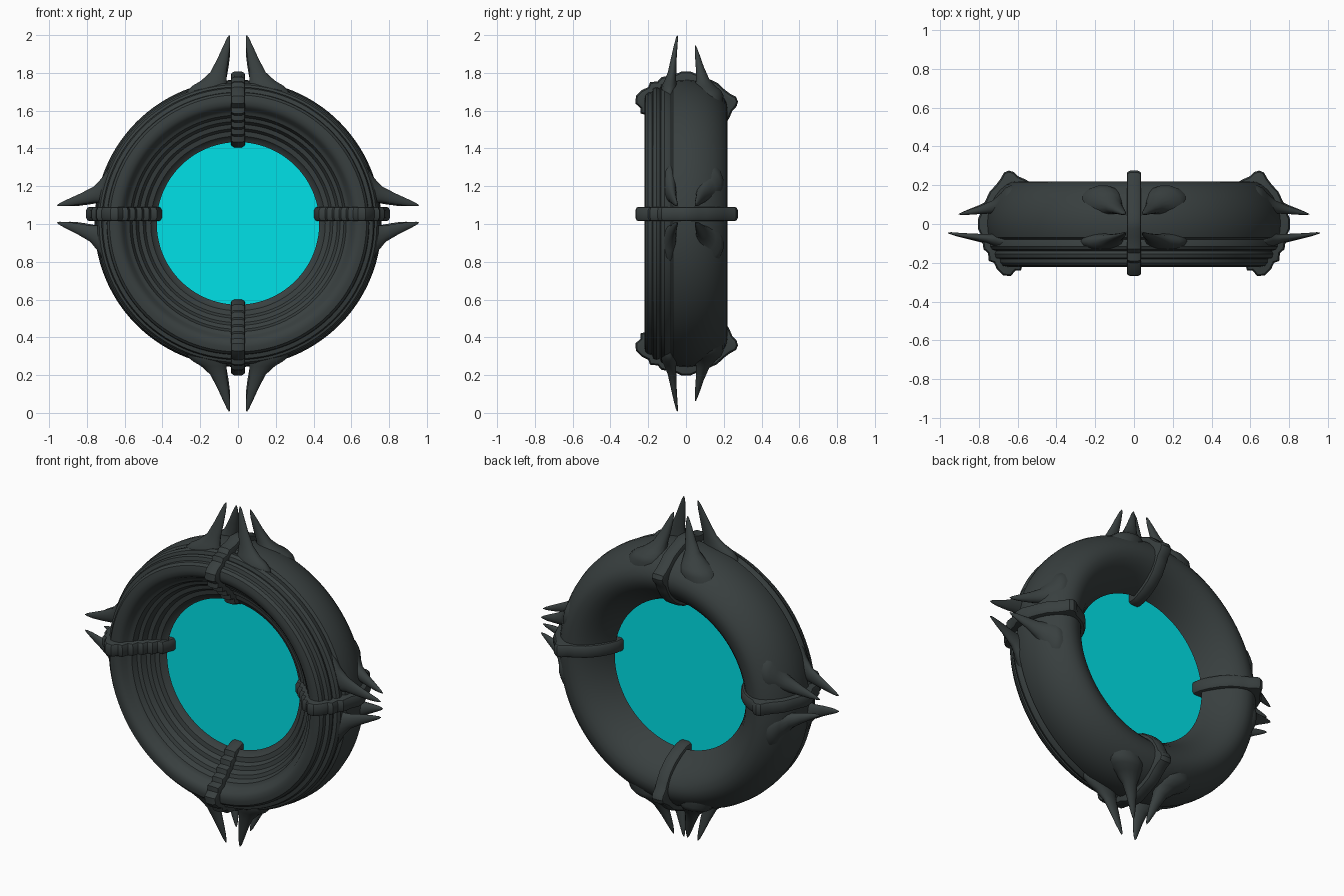
import bpy, bmesh, math
from mathutils import Vector

if "Cube" in bpy.data.objects:
    bpy.data.objects.remove(bpy.data.objects["Cube"])

CENTER = Vector((0, 0, 1.003))


def material(name, rgb):
    m = bpy.data.materials.new(name)
    m.diffuse_color = (*rgb, 1)
    m.use_nodes = True
    m.node_tree.nodes["Principled BSDF"].inputs["Base Color"].default_value = m.diffuse_color
    return m


DARK = material("dark slate", (0.040, 0.050, 0.050))
CYAN = material("bright cyan", (0.0, 0.76, 0.81))


def finish(bm, name, mat, angle=35):
    bmesh.ops.recalc_face_normals(bm, faces=bm.faces)
    me = bpy.data.meshes.new(name)
    bm.to_mesh(me)
    bm.free()
    me.materials.append(mat)
    ob = bpy.data.objects.new(name, me)
    bpy.context.collection.objects.link(ob)
    bpy.ops.object.select_all(action='DESELECT')
    ob.select_set(True)
    bpy.context.view_layer.objects.active = ob
    bpy.ops.object.shade_smooth_by_angle(angle=math.radians(angle))
    return ob


def place(a, t, y, r):
    """Point at tangential t, depth y, radius r, turned by angle a around the ring."""
    s, c = math.sin(a), math.cos(a)
    return CENTER + Vector((s * r + c * t, y, c * r - s * t))


def loft(bm, rings, closed=False, caps=True, wrap=True):
    vs = [[bm.verts.new(p) for p in ring] for ring in rings]
    n = len(vs[0])
    for i in range(len(vs) if closed else len(vs) - 1):
        A, B = vs[i], vs[(i + 1) % len(vs)]
        for j in range(n if wrap else n - 1):
            bm.faces.new((A[j], A[(j + 1) % n], B[(j + 1) % n], B[j]))
    if caps and not closed:
        bm.faces.new(vs[0])
        bm.faces.new(vs[-1])


# Ring: smooth rounded back, layered steps at the front (radius, depth);
# the section is open at the inside, where the disc slots in
ring_profile = [
    (0.43, 0.045), (0.446, 0.078), (0.468, 0.115), (0.497, 0.155),
    (0.53, 0.188), (0.565, 0.21), (0.6, 0.22), (0.632, 0.217), (0.662, 0.203),
    (0.695, 0.175), (0.722, 0.14), (0.742, 0.1), (0.755, 0.055), (0.76, 0.01),
    (0.757, -0.04), (0.75, -0.07), (0.735, -0.08), (0.742, -0.095), (0.745, -0.115),
    (0.735, -0.132), (0.715, -0.138), (0.722, -0.155), (0.716, -0.174), (0.695, -0.18),
    (0.693, -0.2), (0.68, -0.215), (0.655, -0.221), (0.63, -0.219), (0.61, -0.205),
    (0.598, -0.18), (0.586, -0.17), (0.573, -0.165), (0.56, -0.135), (0.54, -0.128),
    (0.525, -0.1), (0.502, -0.095), (0.488, -0.073), (0.462, -0.068), (0.448, -0.05),
    (0.43, -0.042),
]
bm = bmesh.new()
SEG = 112
loft(bm, [[place(2 * math.pi * i / SEG, 0, y, r) for r, y in ring_profile]
          for i in range(SEG)], closed=True, wrap=False)
finish(bm, "portal_ring", DARK)

# Cyan membrane, its rim tucked inside the ring
bm = bmesh.new()
loft(bm, [[place(2 * math.pi * i / SEG, 0, y, 0.48) for i in range(SEG)]
          for y in (-0.002, 0.002)])
finish(bm, "portal_disc", CYAN)

# Clamp outline wrapped around the ring section (radius, depth)
clamp_profile = [
    (0.402, 0.0), (0.407, 0.045), (0.43, 0.1), (0.465, 0.155), (0.51, 0.2),
    (0.56, 0.23), (0.595, 0.245), (0.62, 0.268), (0.645, 0.275), (0.67, 0.265),
    (0.686, 0.235), (0.71, 0.203), (0.745, 0.165), (0.77, 0.11), (0.787, 0.065),
    (0.804, 0.025), (0.804, -0.025), (0.785, -0.065), (0.775, -0.13), (0.752, -0.15),
    (0.748, -0.19), (0.722, -0.2), (0.705, -0.235), (0.675, -0.265), (0.635, -0.268),
    (0.61, -0.24), (0.582, -0.24), (0.572, -0.2), (0.545, -0.195), (0.535, -0.16),
    (0.508, -0.155), (0.498, -0.125), (0.47, -0.12), (0.46, -0.088), (0.43, -0.082),
    (0.414, -0.04),
]


def inset(profile, d):
    """Shrink an outline inwards by d along its point normals."""
    out, n = [], len(profile)
    for i, (r, y) in enumerate(profile):
        p, q = profile[i - 1], profile[(i + 1) % n]
        tr, ty = q[0] - p[0], q[1] - p[1]
        l = math.hypot(tr, ty)
        out.append((r + ty / l * d, y - tr / l * d))
    return out


# Spike sections: radius, tangential centre, half width
spike_sections = [
    (0.63, 0.17, 0.12), (0.70, 0.16, 0.11), (0.73, 0.147, 0.092), (0.755, 0.128, 0.068),
    (0.80, 0.104, 0.043), (0.87, 0.08, 0.03), (0.94, 0.06, 0.018), (0.98, 0.05, 0.009),
    (0.996, 0.046, 0.002),
]
# depth centre and half depth for each section
front_depth = [(-0.09, 0.04), (-0.09, 0.045), (-0.088, 0.04), (-0.083, 0.032),
               (-0.074, 0.023), (-0.065, 0.016), (-0.055, 0.01), (-0.048, 0.006),
               (-0.046, 0.002)]
back_depth = [(0.115, 0.08), (0.115, 0.085), (0.112, 0.075), (0.103, 0.056), (0.088, 0.035),
              (0.073, 0.022), (0.06, 0.013), (0.053, 0.006), (0.05, 0.002)]


def spike(bm, a, side, depth, tip, sink, lift):
    """tip is the radius reached; sink shifts the base towards the ring centre."""
    rings = []
    for (r, t, w), (y, h) in zip(spike_sections, depth):
        k = (r - 0.63) / 0.366
        rr = r - sink * (1 - k) - (0.996 - tip) * k
        rings.append([place(a, side * (t + w * math.cos(j * math.pi / 7)),
                            y + h * math.sin(j * math.pi / 7), rr) + lift
                      for j in range(14)])
    loft(bm, rings)


# Four clamps, each with two front and two back spikes
for k, label in enumerate(("top", "right", "bottom", "left")):
    a = k * math.pi / 2
    sideways = k % 2 == 1
    lift = Vector((0, 0, 0.05 if sideways else 0))

    bm = bmesh.new()
    slices = [(-0.037, 0.016), (-0.034, 0.008), (-0.02, 0.0),
              (0.02, 0.0), (0.034, 0.008), (0.037, 0.016)]
    loft(bm, [[place(a, t, y, r) + lift for r, y in inset(clamp_profile, -d)]
              if d < 0 else
              [place(a, t, y, r) + lift for r, y in inset(clamp_profile, d)]
              for t, d in slices])
    finish(bm, label + "_clamp", DARK, 30)

    bm = bmesh.new()
    tip = 0.958 if sideways else 0.996
    for side in (-1, 1):
        # the side clusters sit off-centre, so the farther spike is sunk deeper
        high = sideways and place(a, side, 0, 0).z > CENTER.z
        sink = 0.04 if high else 0.0
        spike(bm, a, side, front_depth, tip, sink, lift)
        spike(bm, a, side, back_depth, tip - 0.055, sink + 0.015, lift)
    finish(bm, label + "_spikes", DARK, 50)
